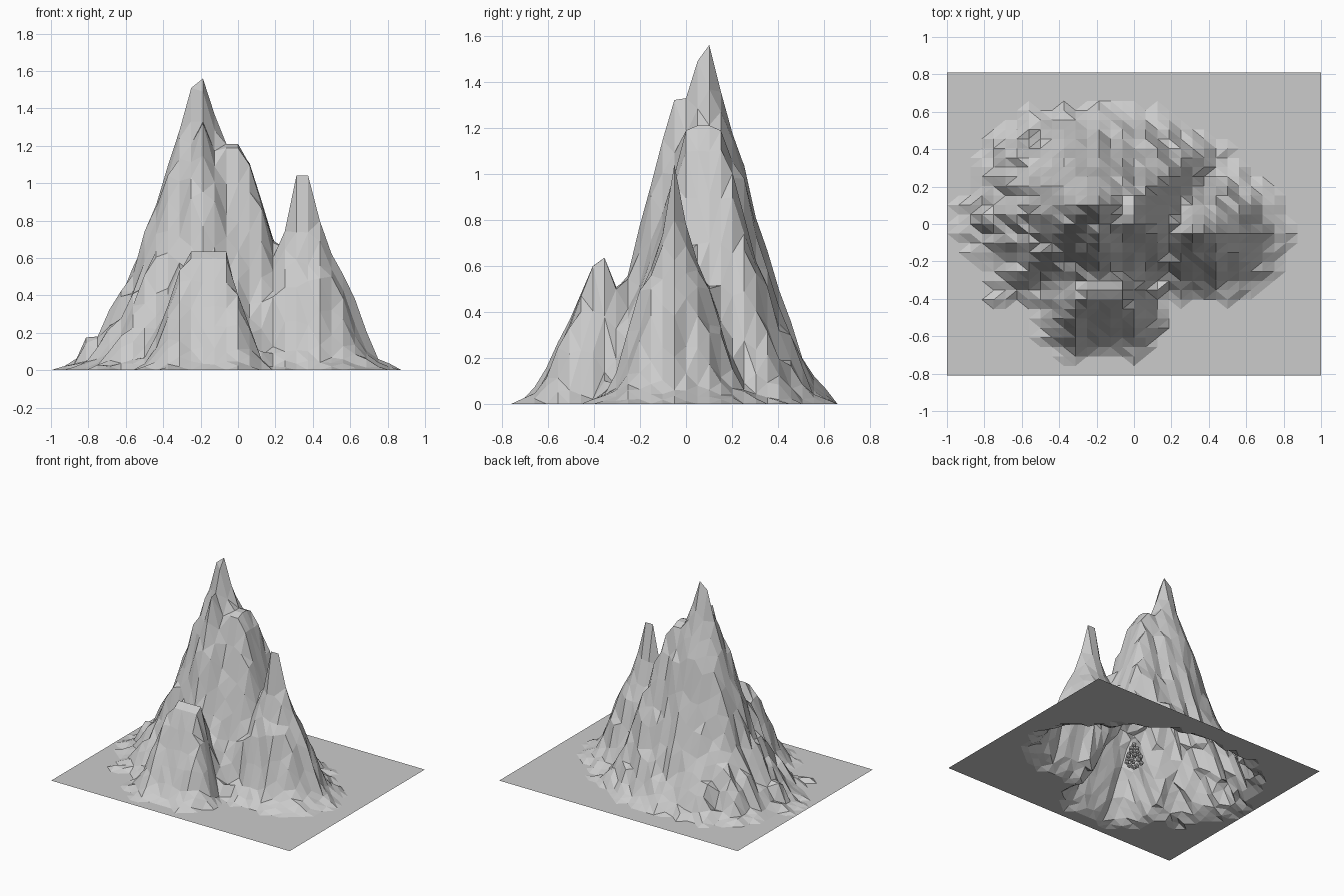
import bpy, bmesh, math, random

if "Cube" in bpy.data.objects:
    bpy.data.objects.remove(bpy.data.objects["Cube"])

random.seed(11)
N, DX, DY = 32, 0.0625, 0.0506


def lerp_table(table, t):
    for (a, va), (b, vb) in zip(table, table[1:]):
        if t <= b:
            return va + (vb - va) * (t - a) / (b - a)
    return 0.0


# falloff profiles: (normalised distance, share of height)
STEEP = [(0, 1), (.09, .87), (.18, .76), (.27, .66), (.36, .52), (.46, .38), (.54, .28),
         (.63, .20), (.72, .13), (.80, .07), (.88, .03), (1, 0)]
SPIRE = [(0, 1), (.15, .70), (.28, .55), (.41, .46), (.53, .28), (.66, .13), (.77, .06), (1, 0)]
BLUNT = [(0, 1), (.25, .69), (.38, .52), (.52, .38), (.65, .20), (.80, .08), (1, 0)]

# peaks: x, y, half width and half depth of the crest, height, profile,
# base radius every 30 degrees
PEAKS = [
    (-.1875, .101, 0, 0, 1.56, STEEP,
     [.76, .72, .64, .57, .65, .76, .81, .79, .74, .76, .66, .66]),
    (-.25, .101, 0, 0, 1.51, STEEP,
     [.5, .5, .5, .5, .5, .56, .60, .64, .66, .66, .62, .56]),
    (-.1875, .0506, 0, 0, 1.49, STEEP,
     [.5, .5, .5, .4, .5, .56, .60, .64, .66, .66, .62, .56]),
    (-.1875, -.03, .01, .025, 1.32, BLUNT,
     [.36, .36, .36, .36, .36, .36, .38, .42, .46, .46, .42, .38]),
    (-.02, .076, .05, .07, 1.21, BLUNT,
     [.48, .54, .50, .42, .4, .4, .4, .4, .42, .42, .42, .46]),
    (.344, -.0506, .032, 0, 1.04, SPIRE,
     [.51, .47, .44, .43, .42, .42, .50, .42, .40, .38, .42, .47]),
    (-.17, -.37, .11, .02, .635, BLUNT,
     [.20, .21, .26, .28, .26, .24, .26, .31, .36, .36, .36, .29]),
]


def height(x, y):
    best = 0.0
    jitter = random.uniform(-.035, .085)
    for k, (px, py, w, e, h, prof, radii) in enumerate(PEAKS):
        dx, dy = x - px, y - py
        dx = math.copysign(max(0, abs(dx) - w), dx)
        dy = math.copysign(max(0, abs(dy) - e), dy)
        d = math.hypot(dx, dy)
        ang = math.atan2(dy, dx) % math.tau
        i = int(ang / math.tau * 12) % 12
        f = ang / math.tau * 12 - i
        r = radii[i] * (1 - f) + radii[(i + 1) % 12] * f
        # radial gullies plus random roughness
        rib = .045 + .04 * math.sin(11 * ang + k) + .03 * math.sin(19 * ang + 2 * k)
        best = max(best, h * lerp_table(prof, d / r * (1 + rib + jitter)))
    return best if best > .012 else 0.0


def finish(bm, name):
    me = bpy.data.meshes.new(name)
    bm.to_mesh(me)
    bm.free()
    ob = bpy.data.objects.new(name, me)
    bpy.context.collection.objects.link(ob)
    return ob


# mountain and its flat surroundings as one open height field
bm = bmesh.new()
verts = []
for j in range(N + 1):
    for i in range(N + 1):
        x, y = (i - N / 2) * DX, (j - N / 2) * DY
        verts.append(bm.verts.new((x, y, height(x, y))))
for j in range(N):
    for i in range(N):
        a = j * (N + 1) + i
        q = [verts[a], verts[a + 1], verts[a + N + 2], verts[a + N + 1]]
        # split each cell along its shorter diagonal
        if (q[0].co - q[2].co).length > (q[1].co - q[3].co).length:
            q = q[1:] + q[:1]
        bm.faces.new((q[0], q[1], q[2]))
        bm.faces.new((q[0], q[2], q[3]))
finish(bm, "mountain")

# small heap of pebbles hidden inside the mountain
bm = bmesh.new()
for level, (count, rad) in enumerate([(1, 0), (6, .05), (6, .05), (5, .036), (3, .022), (1, 0)]):
    for n in range(count):
        a = math.tau * n / count + level * .5
        s = bmesh.ops.create_icosphere(bm, subdivisions=1, radius=.019)
        bmesh.ops.translate(bm, verts=s["verts"], vec=(
            rad * math.cos(a), rad * math.sin(a), .02 + level * .036))
finish(bm, "hidden_pebbles")
